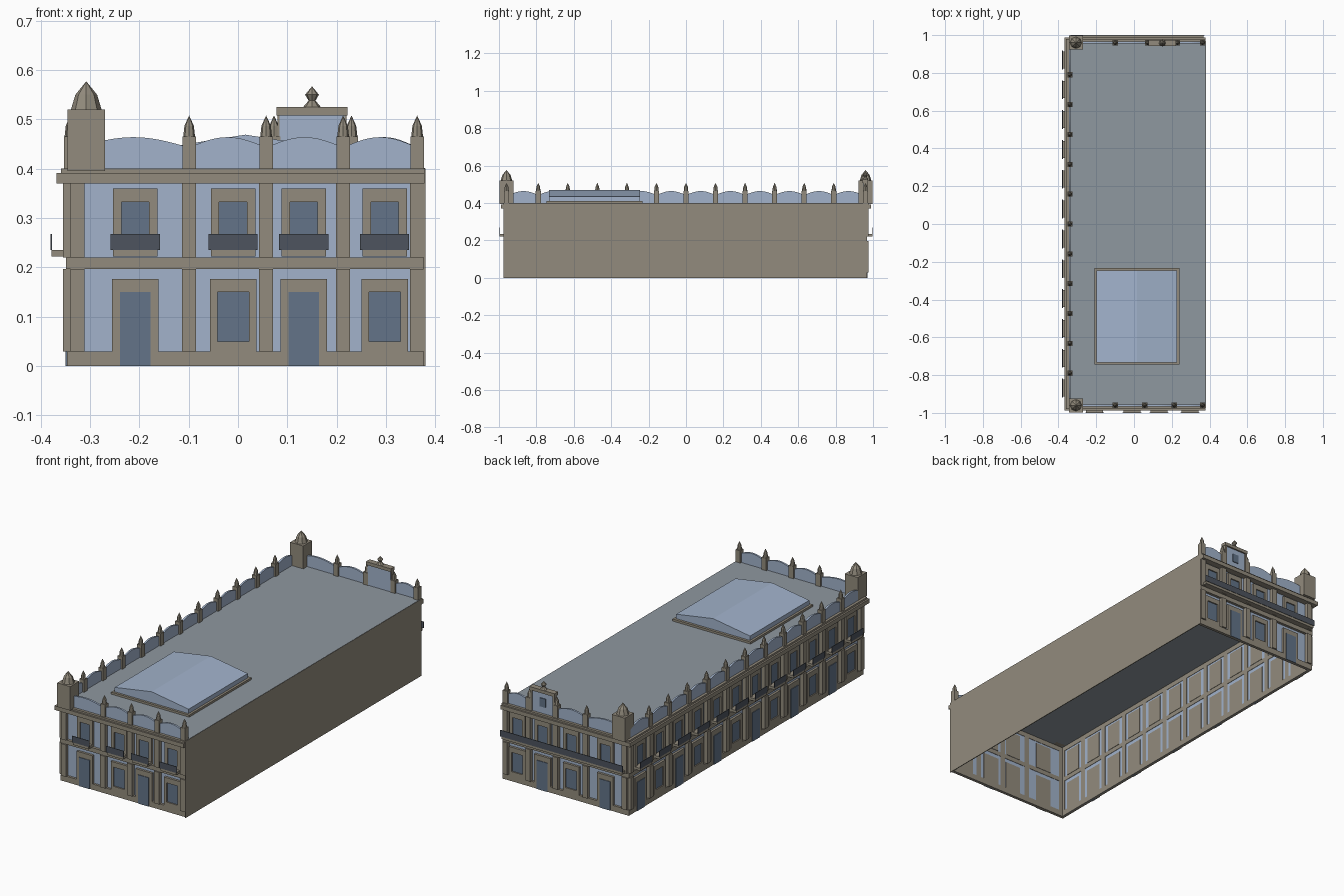
import bpy
import bmesh
import math
from mathutils import Vector

cube = bpy.data.objects.get("Cube")
if cube:
    bpy.data.objects.remove(cube)


def material(name, rgb):
    m = bpy.data.materials.new(name)
    m.use_nodes = True
    m.diffuse_color = (*rgb, 1)
    m.node_tree.nodes["Principled BSDF"].inputs["Base Color"].default_value = (*rgb, 1)
    return m


STONE = material("tan stone", (0.29, 0.26, 0.205))
BLUE = material("pale blue plaster", (0.36, 0.45, 0.60))
GLASS = material("dark blue glass", (0.125, 0.175, 0.25))
IRON = material("dark iron", (0.075, 0.088, 0.112))
ROOF = material("grey roof", (0.275, 0.315, 0.35))

parts = {}


def part(name, mat):
    if name not in parts:
        parts[name] = (bmesh.new(), mat)
    return parts[name][0]


class Frame:
    """Maps along-wall, outward and height distances to world positions."""

    def __init__(self, origin, along, outward):
        self.o, self.u, self.n = Vector(origin), Vector(along), Vector(outward)

    def at(self, u, d, z):
        return self.o + self.u * u + self.n * d + Vector((0, 0, z))


def prism(bm, fr, outline, d0, d1):
    a = [bm.verts.new(fr.at(u, d0, z)) for u, z in outline]
    b = [bm.verts.new(fr.at(u, d1, z)) for u, z in outline]
    faces = [bm.faces.new(a), bm.faces.new(b[::-1])]
    for i in range(len(a)):
        j = (i + 1) % len(a)
        faces.append(bm.faces.new((a[i], b[i], b[j], a[j])))
    bmesh.ops.recalc_face_normals(bm, faces=faces)


def box(bm, fr, u0, u1, d0, d1, z0, z1):
    prism(bm, fr, [(u0, z0), (u1, z0), (u1, z1), (u0, z1)], d0, d1)


def spire(bm, centre, profile, sides=8):
    """Turned shape from (radius, height) rings ending in a point."""
    rings = []
    for r, z in profile[:-1]:
        rings.append([bm.verts.new((centre.x + r * math.cos(2 * math.pi * k / sides),
                                    centre.y + r * math.sin(2 * math.pi * k / sides), z))
                      for k in range(sides)])
    tip = bm.verts.new((centre.x, centre.y, profile[-1][1]))
    faces = [bm.faces.new(rings[0][::-1])]
    for k in range(sides):
        j = (k + 1) % sides
        for lo, hi in zip(rings, rings[1:]):
            faces.append(bm.faces.new((lo[k], lo[j], hi[j], hi[k])))
        faces.append(bm.faces.new((rings[-1][k], rings[-1][j], tip)))
    bmesh.ops.recalc_face_normals(bm, faces=faces)


def opening(side, fr, c, half, glass_half, z0, z1, g0, g1, door=False):
    """Stone surround with recessed glass, or a projecting door leaf."""
    bm = part(side + "_window_surrounds", STONE)
    box(bm, fr, c - half, c + half, -0.004, 0.003, z0, z1)
    for s in (-1, 1):
        lo, hi = sorted((c + s * glass_half, c + s * half))
        box(bm, fr, lo, hi, 0.003, 0.012, z0, z1)
    box(bm, fr, c - glass_half, c + glass_half, 0.003, 0.012, g1, z1)
    if g0 > z0:
        box(bm, fr, c - glass_half, c + glass_half, 0.003, 0.012, z0, g0)
    name = side + ("_doors" if door else "_window_glass")
    box(part(name, GLASS), fr, c - glass_half, c + glass_half, 0.003,
        0.015 if door else 0.006, g0, g1)


def balcony(side, fr, u0, u1):
    box(part(side + "_balcony_slabs", STONE), fr, u0 + 0.005, u1 - 0.005, 0, 0.043, 0.222, 0.235)
    box(part(side + "_balcony_rails", IRON), fr, u0, u1, 0.042, 0.045, 0.235, 0.268)


def facade(side, fr, u0, u1, ext0, ext1, posts, bays, doors, finials):
    # plain wall and horizontal bands; ext scales the corner overhang at each end
    box(part(side + "_wall", BLUE), fr, u0, u1, -0.002, 0, 0, 0.395)
    bands = part(side + "_bands", STONE)
    for out, z0, z1 in ((0.012, 0, 0.03), (0.014, 0.197, 0.22),
                        (0.033, 0.37, 0.391), (0.024, 0.391, 0.4)):
        box(bands, fr, u0 - out * ext0, u1 + out * ext1, -0.004, out, z0, z1)
    # pilasters on both floors
    pil = part(side + "_pilasters", STONE)
    for p in posts:
        box(pil, fr, p - 0.014, p + 0.014, -0.004, 0.02, 0.03, 0.197)
        box(pil, fr, p - 0.014, p + 0.014, -0.004, 0.02, 0.22, 0.37)
    # windows and doors
    for i, c in enumerate(bays):
        opening(side, fr, c, 0.045, 0.028, 0.222, 0.36, 0.235, 0.333)
        if i in doors:
            opening(side, fr, c, 0.047, 0.031, 0.03, 0.177, 0, 0.15, door=True)
        else:
            opening(side, fr, c, 0.047, 0.032, 0.03, 0.177, 0.05, 0.15)
    # scalloped parapet
    par = part(side + "_parapet", BLUE)
    for a, b in zip(posts, posts[1:]):
        arc = [(a + (b - a) * k / 12, 0.443 + 0.021 * math.sin(math.pi * k / 12))
               for k in range(13)]
        prism(par, fr, [(b, 0.395), (a, 0.395)] + arc, 0, 0.01)
    # parapet posts with pointed caps
    fin = part(side + "_finials", STONE)
    for p in finials:
        box(fin, fr, p - 0.0135, p + 0.0135, -0.009, 0.018, 0.395, 0.465)
        spire(fin, fr.at(p, 0.0045, 0), [(0.012, 0.465), (0.0095, 0.487), (0, 0.508)])


X0, X1, Y = -0.335, 0.378, 0.955
front = Frame((0, -Y, 0), (1, 0, 0), (0, -1, 0))
back = Frame((0, Y, 0), (1, 0, 0), (0, 1, 0))
long_side = Frame((X0, 0, 0), (0, 1, 0), (-1, 0, 0))
world = Frame((0, 0, 0), (1, 0, 0), (0, 1, 0))

# three decorated facades
posts = [-0.325, -0.099, 0.057, 0.213, 0.363]
bays = [-0.208, -0.01, 0.133, 0.297]
facade("front", front, X0, X1, 1, 0, posts, bays, {0, 2}, posts[1:])
for c in bays:
    balcony("front", front, c - 0.05, c + 0.05)

posts = [-0.325, -0.099, 0.073, 0.230, 0.363]
facade("back", back, X0, X1, 1, 0, posts, [-0.21, -0.013, 0.152, 0.297], {0, 2}, posts[1:])
balcony("back", back, -0.335, 0.372)

posts = [0.158 * (i - 6) for i in range(13)]
bays = [p + 0.079 for p in posts[:-1]]
facade("side", long_side, -Y, Y, 1, 1, posts, bays, set(range(1, 12, 2)), posts[1:-1])
for c in bays:
    balcony("side", long_side, c - 0.05, c + 0.05)

# plain party wall and flat roof
box(part("plain_wall", STONE), world, 0.376, 0.38, -0.975, 0.968, 0, 0.4)
box(part("roof", ROOF), world, X0, 0.379, -Y, Y, 0.395, 0.401)

# corner turrets
for s, label in ((-1, "front"), (1, "back")):
    bm = part(label + "_corner_turret", STONE)
    box(bm, world, -0.345, -0.27, s * 0.96 - 0.037, s * 0.96 + 0.037, 0.395, 0.52)
    spire(bm, Vector((-0.3075, s * 0.96, 0)), [(0.031, 0.52), (0.022, 0.55), (0, 0.577)])

# raised gable panel on the back parapet
box(part("gable_panel", BLUE), back, 0.084, 0.216, -0.006, 0.01, 0.4, 0.51)
box(part("gable_window", GLASS), back, 0.133, 0.167, 0.01, 0.014, 0.435, 0.48)
trim = part("gable_trim", STONE)
for u in (0.080, 0.210):
    box(trim, back, u, u + 0.01, -0.004, 0.016, 0.4, 0.51)
box(trim, back, 0.078, 0.222, -0.012, 0.018, 0.508, 0.525)
spire(trim, back.at(0.15, 0.003, 0),
      [(0.018, 0.525), (0.007, 0.538), (0.014, 0.55), (0, 0.567)])

# skylight with a low pitched top on a stone curb
box(part("skylight_curb", STONE), world, -0.21, 0.24, -0.745, -0.232, 0.4, 0.412)
prism(part("skylight", BLUE), world,
      [(-0.198, 0.4), (0.228, 0.4), (0.228, 0.435), (0.015, 0.469), (-0.198, 0.435)],
      -0.733, -0.245)

for name, (bm, mat) in parts.items():
    mesh = bpy.data.meshes.new(name)
    bm.to_mesh(mesh)
    bm.free()
    mesh.materials.append(mat)
    bpy.context.collection.objects.link(bpy.data.objects.new(name, mesh))
